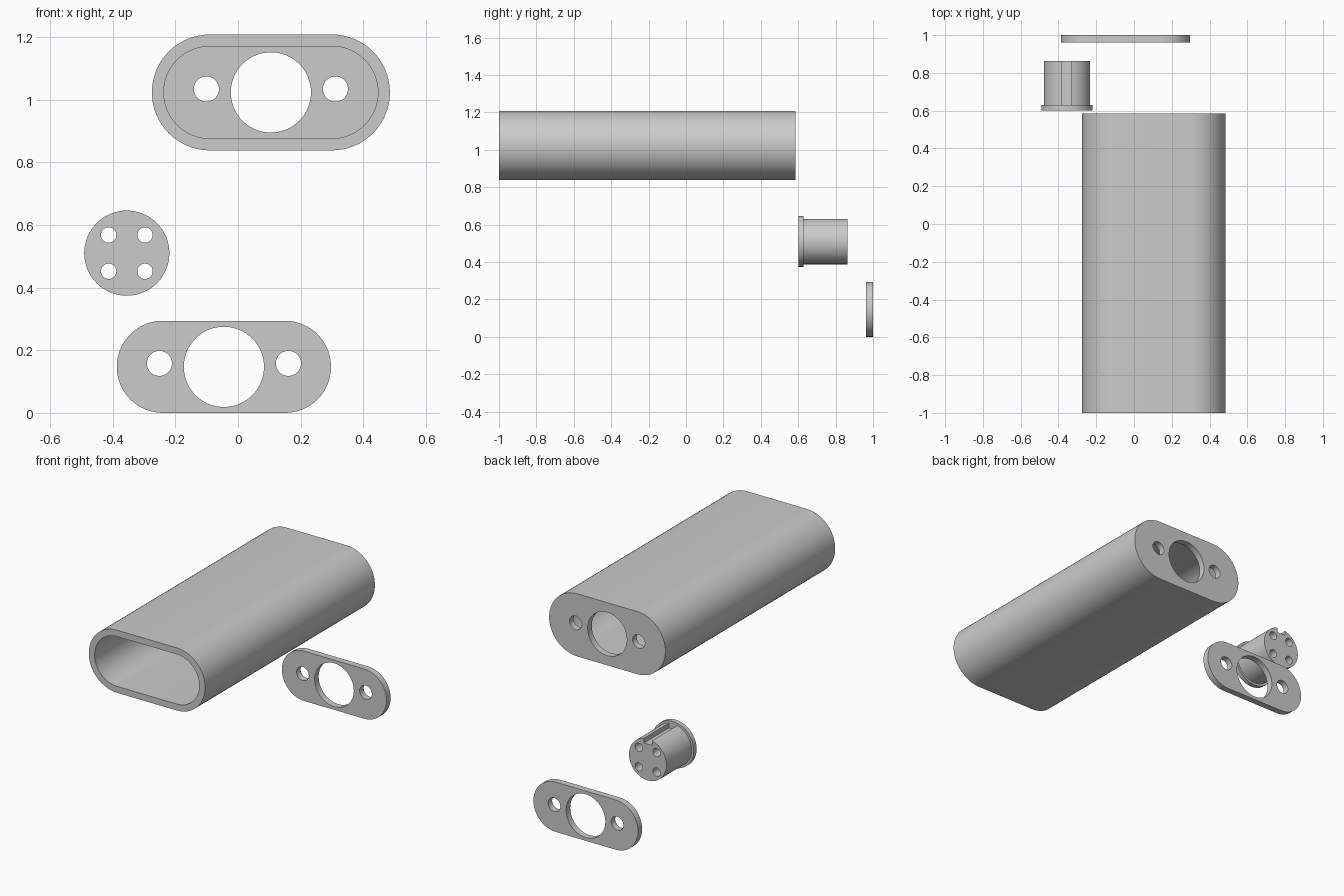
import bpy, bmesh
from math import sin, cos, pi, radians

if "Cube" in bpy.data.objects:
    bpy.data.objects.remove(bpy.data.objects["Cube"])


def stadium(cx, cz, w, h, n=32):
    """Pill-shaped outline in the xz plane."""
    r, d = h / 2, (w - h) / 2
    return [(cx + s * d + r * cos(a0 + pi * i / n), cz + r * sin(a0 + pi * i / n))
            for s, a0 in ((1, -pi / 2), (-1, pi / 2)) for i in range(n + 1)]


def circle(cx, cz, r, n=64):
    return [(cx + r * cos(2 * pi * i / n), cz + r * sin(2 * pi * i / n)) for i in range(n)]


def rect(x0, x1, z0, z1):
    return [(x0, z0), (x1, z0), (x1, z1), (x0, z1)]


def prism(name, outline, y0, y1):
    """Extrude an xz outline along y."""
    bm = bmesh.new()
    face = bm.faces.new([bm.verts.new((x, y0, z)) for x, z in outline])
    ext = bmesh.ops.extrude_face_region(bm, geom=[face])["geom"]
    for v in ext:
        if isinstance(v, bmesh.types.BMVert):
            v.co.y = y1
    if face.is_valid and len(bm.faces) < len(outline) + 2:
        bm.faces.new(list(face.verts))
    caps = [f for f in bm.faces if all(abs(v.co.y - y0) < 1e-6 for v in f.verts)]
    if not caps:
        bm.faces.new([v for v in bm.verts if abs(v.co.y - y0) < 1e-6])
    bmesh.ops.recalc_face_normals(bm, faces=bm.faces)
    me = bpy.data.meshes.new(name)
    bm.to_mesh(me)
    bm.free()
    ob = bpy.data.objects.new(name, me)
    bpy.context.collection.objects.link(ob)
    return ob


def combine(ob, others, op="DIFFERENCE"):
    """Boolean the other objects into ob, then remove them."""
    for o in others:
        o.hide_render = True
        m = ob.modifiers.new("bool", "BOOLEAN")
        m.operation, m.object, m.solver = op, o, "EXACT"
    bpy.context.view_layer.update()
    deps = bpy.context.evaluated_depsgraph_get()
    me = bpy.data.meshes.new_from_object(ob.evaluated_get(deps))
    ob.modifiers.clear()
    ob.data = me
    for o in others:
        bpy.data.objects.remove(o)


def smooth(ob):
    bpy.ops.object.select_all(action="DESELECT")
    ob.select_set(True)
    bpy.context.view_layer.objects.active = ob
    bpy.ops.object.shade_smooth_by_angle(angle=radians(30))


def port_cutters(cx, cz, y0, y1):
    """One large socket hole with a small screw hole on each side."""
    cuts = [prism("cut_socket", circle(cx, cz, 0.128), y0, y1)]
    for s in (-1, 1):
        cuts.append(prism("cut_screw", circle(cx + s * 0.206, cz + 0.011, 0.04), y0, y1))
    return cuts


# Housing: open at the front, drilled wall at the back
HX, HZ = 0.105, 1.023
housing = prism("housing", stadium(HX, HZ, 0.76, 0.37), -1.0, 0.585)
combine(housing, [prism("cut_cavity", stadium(HX, HZ, 0.684, 0.294), -1.1, 0.547)]
        + port_cutters(HX, HZ, 0.5, 0.7))

# Cover plate matching the cavity outline
PX, PZ = -0.045, 0.147
plate = prism("cover_plate", stadium(PX, PZ, 0.684, 0.294), 0.962, 1.0)
combine(plate, port_cutters(PX, PZ, 0.9, 1.1))

# Plug: flanged cylinder with four through holes and a key slot on top
CX, CZ = -0.355, 0.51
plug = prism("plug", circle(CX, CZ, 0.1225), 0.61, 0.864)
combine(plug, [prism("flange", circle(CX, CZ, 0.136), 0.602, 0.629)], "UNION")
cuts = [prism("cut_slot", rect(CX - 0.028, CX + 0.025, CZ + 0.092, CZ + 0.2), 0.629, 0.95)]
for sx in (-1, 1):
    for sz in (-1, 1):
        cuts.append(prism("cut_pin", circle(CX + sx * 0.058, CZ + sz * 0.058, 0.0245, 40), 0.5, 1.0))
combine(plug, cuts)

for ob in (housing, plate, plug):
    smooth(ob)
